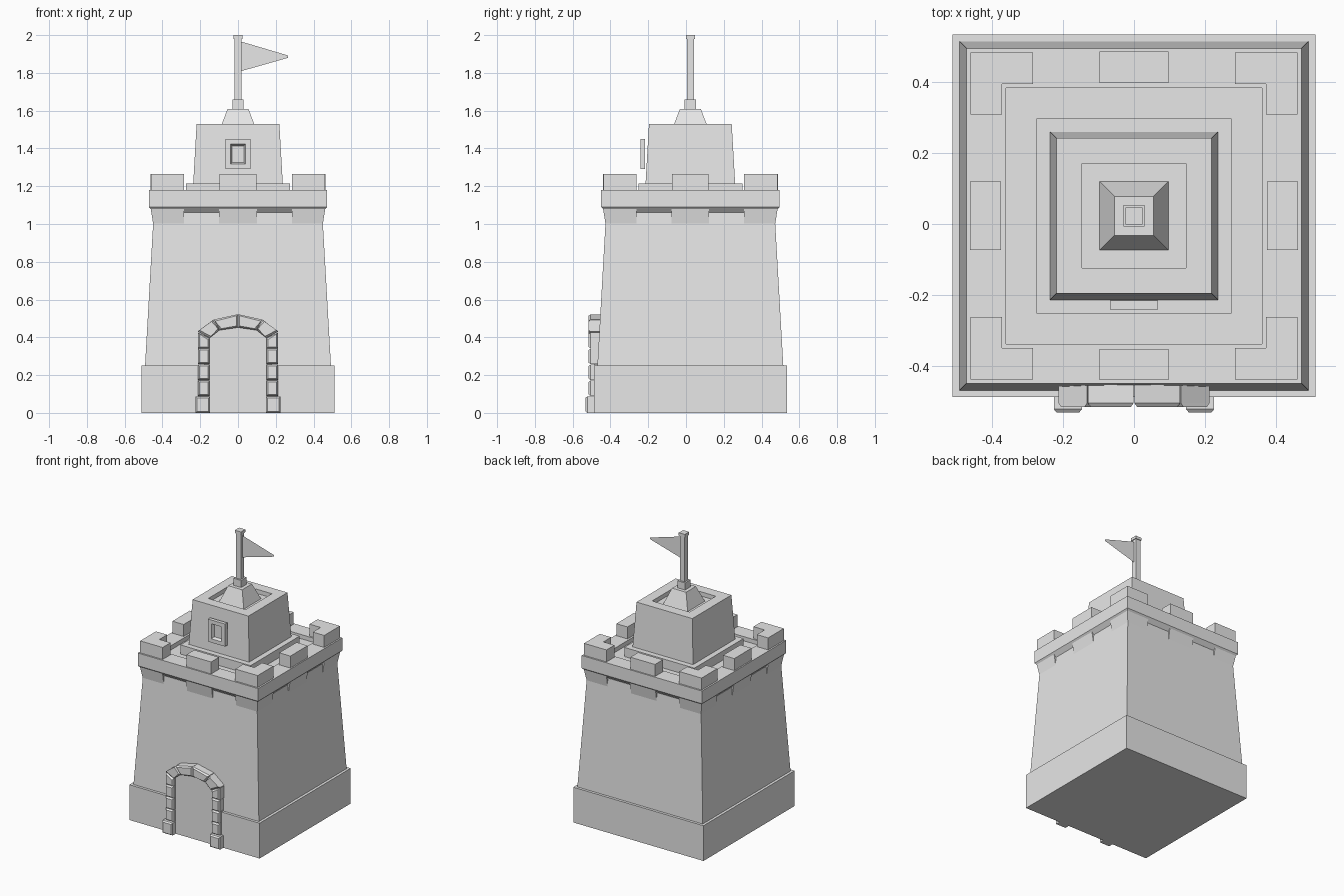
import bpy
from mathutils import Vector

cube = bpy.data.objects.get("Cube")
if cube:
    bpy.data.objects.remove(cube, do_unlink=True)

CY = 0.023          # the tower sits slightly behind the doorway
stone = bpy.data.materials.new("light grey stone")
stone.use_nodes = True
stone.diffuse_color = (0.8, 0.8, 0.8, 1)
stone.node_tree.nodes["Principled BSDF"].inputs["Base Color"].default_value = (0.8, 0.8, 0.8, 1)


def add(name, verts, faces):
    mesh = bpy.data.meshes.new(name)
    mesh.from_pydata(verts, [], faces)
    mesh.materials.append(stone)
    obj = bpy.data.objects.new(name, mesh)
    bpy.context.collection.objects.link(obj)
    return obj


def loft(name, rings):
    """Skin equal-sized rings of points (counter-clockwise about the loft direction), capped."""
    n = len(rings[0])
    verts = [p for ring in rings for p in ring]
    faces = [(k * n + i, k * n + (i + 1) % n, (k + 1) * n + (i + 1) % n, (k + 1) * n + i)
             for k in range(len(rings) - 1) for i in range(n)]
    faces.append(tuple(reversed(range(n))))
    faces.append(tuple(range(len(verts) - n, len(verts))))
    return add(name, verts, faces)


def square_tiers(name, profile):
    """Stack of squares given as (half width, height)."""
    return loft(name, [[(sx * w, CY + sy * w, z) for sx, sy in ((-1, -1), (1, -1), (1, 1), (-1, 1))]
                       for w, z in profile])


def turned(points, turns, z):
    """Plan points rotated by quarter turns about the tower axis."""
    out = []
    for x, y in points:
        for _ in range(turns):
            x, y = -y, x
        out.append((x, y + CY, z))
    return out


def rect(x0, x1, y0, y1):
    return [(x0, y0), (x1, y0), (x1, y1), (x0, y1)]


def facing(name, outline, layers):
    """Front-facing block: (x, z) outline, layers of (y, inset) from back to front."""
    centre = sum((Vector(p) for p in outline), Vector((0, 0))) / len(outline)
    rings = []
    for y, inset in layers:
        ring = []
        for p in outline:
            d = Vector(p) - centre
            ring.append((p[0] - inset * (1 if d.x > 0 else -1),
                         y, p[1] - inset * (1 if d.y > 0 else -1)))
        rings.append(ring)
    return loft(name, rings)


# Main masonry
square_tiers("plinth", [(0.511, 0), (0.511, 0.25), (0.47, 0.25)])
square_tiers("keep_wall", [(0.492, 0.25), (0.446, 1.06), (0.4, 1.1)])
square_tiers("parapet", [(0.445, 1.06), (0.472, 1.09), (0.472, 1.18), (0.361, 1.18), (0.361, 1.15)])
square_tiers("turret_step", [(0.275, 1.14), (0.275, 1.215)])
square_tiers("turret", [(0.237, 1.215), (0.219, 1.53), (0.147, 1.53), (0.147, 1.5)])
square_tiers("flag_foot", [(0.097, 1.5), (0.055, 1.61)])

# Flagpole and pennant
square_tiers("pole_socket", [(0.03, 1.61), (0.03, 1.66)])
square_tiers("pole", [(0.019, 1.66), (0.019, 1.98), (0.024, 1.98), (0.024, 2.0)])
add("pennant", [(0.019, CY, 1.81), (0.265, CY, 1.88), (0.265, CY, 1.892), (0.019, CY, 1.965)],
    [(0, 1, 2, 3)])

# Battlements and the flared corbels beneath them, one side and corner per quarter turn
corner = [(0.285, 0.372), (0.372, 0.372), (0.372, 0.285),
          (0.461, 0.285), (0.461, 0.461), (0.285, 0.461)]
for t in range(4):
    loft(f"corner_merlon_{t}", [turned(corner, t, z) for z in (1.18, 1.265)])
    loft(f"side_merlon_{t}", [turned(rect(-0.097, 0.097, -0.463, -0.375), t, z) for z in (1.18, 1.265)])
    loft(f"corner_corbel_{t}", [turned(rect(0.285, w, 0.285, w), t, z)
                                for w, z in ((0.449, 1.0), (0.462, 1.08))])
    loft(f"side_corbel_{t}", [turned(rect(-0.1, 0.1, -w, -0.4), t, z)
                              for w, z in ((0.449, 1.0), (0.462, 1.08))])

# Turret window: framed plate with a sunken pane
facing("window_frame", [(-0.067, 1.29), (0.067, 1.29), (0.067, 1.45), (-0.067, 1.45)],
       [(-0.216, 0), (-0.241, 0), (-0.241, 0.027), (-0.221, 0.036)])

# Doorway: flat door, jamb stones and a four-stone arch
door = [(-0.18, 0), (0.18, 0), (0.18, 0.41), (0.11, 0.465), (0, 0.485), (-0.11, 0.465), (-0.18, 0.41)]
facing("door", door, [(-0.42, 0), (-0.488, 0)])
arch_layers = [(-0.44, 0), (-0.505, 0), (-0.516, 0.008)]
for side, s in (("left", 1), ("right", -1)):
    def stone_block(name, pts, layers):
        pts = [(s * x, z) for x, z in pts]
        facing(f"{side}_{name}", pts if s > 0 else pts[::-1], layers)

    stone_block("jamb_foot", rect(0.147, 0.226, 0, 0.088), [(-0.44, 0), (-0.522, 0), (-0.532, 0.008)])
    for i in range(4):
        z = 0.09 + i * 0.084
        top = 0.426 if i == 3 else z + 0.082
        stone_block(f"jamb_stone_{i}", [(0.15, z), (0.213, z), (0.213, top), (0.15, min(top, 0.395))],
                    arch_layers)
    stone_block("arch_haunch", [(0.15, 0.397), (0.213, 0.43), (0.132, 0.492), (0.098, 0.438)], arch_layers)
    stone_block("arch_crown", [(0.001, 0.452), (0.096, 0.438), (0.13, 0.494), (0.001, 0.522)], arch_layers)
